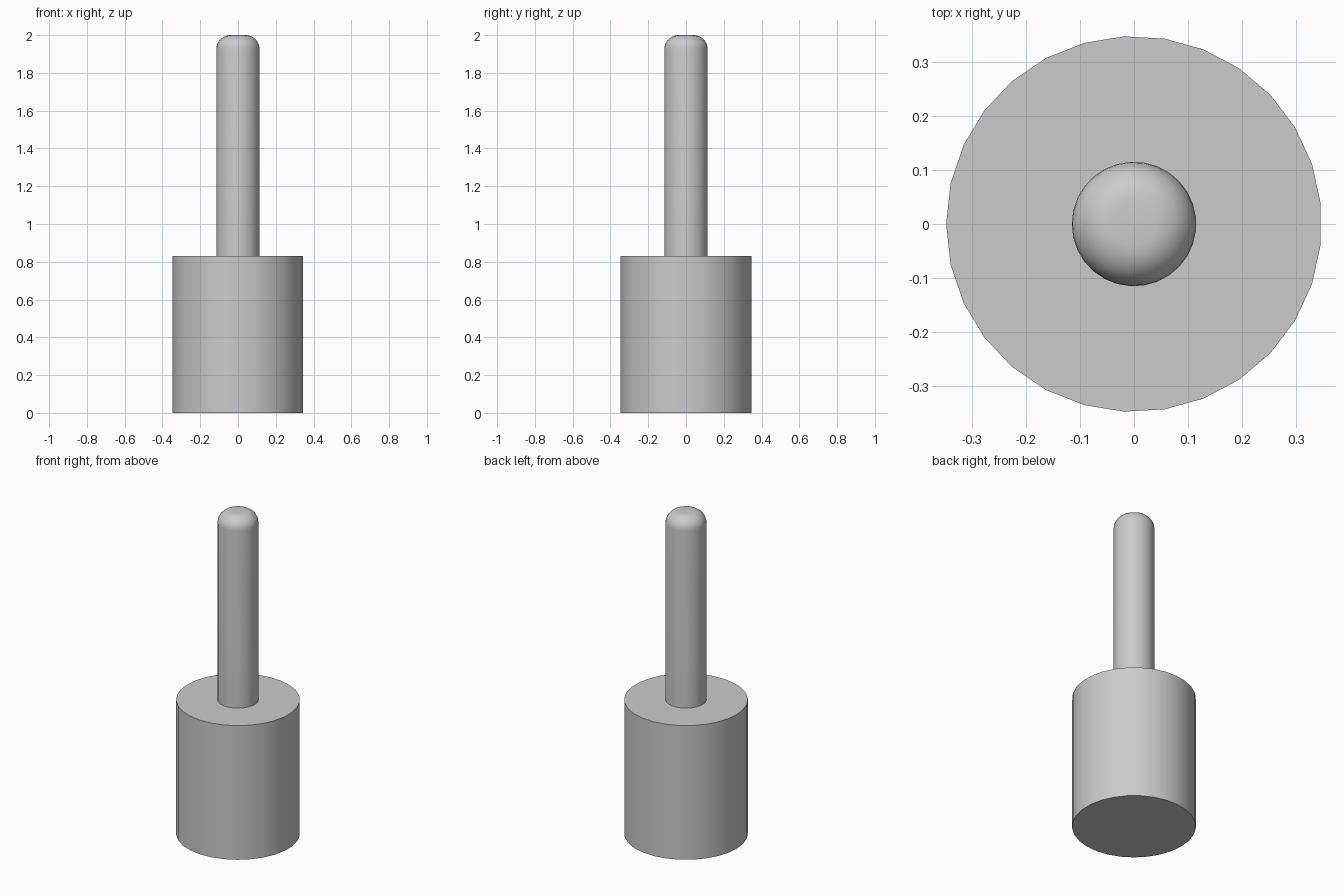
import bpy, bmesh, math
from mathutils import Matrix

SIDES = 29

cube = bpy.data.objects.get("Cube")
if cube:
    bpy.data.objects.remove(cube, do_unlink=True)

# One plain grey for the whole model
grey = bpy.data.materials.new("plain grey")
grey.use_nodes = True
grey.diffuse_color = (0.6, 0.6, 0.6, 1)
grey.node_tree.nodes["Principled BSDF"].inputs["Base Color"].default_value = (0.6, 0.6, 0.6, 1)


def post(name, radius, bottom, top, rounding=0):
    """Upright cylinder with an optional rounded top rim."""
    bm = bmesh.new()
    # Turned so that one corner points to -x
    place = Matrix.Translation((0, 0, (bottom + top) / 2)) @ Matrix.Rotation(math.pi / 2, 4, "Z")
    bmesh.ops.create_cone(bm, cap_ends=True, segments=SIDES, radius1=radius,
                          radius2=radius, depth=top - bottom, matrix=place)
    if rounding:
        rim = [e for e in bm.edges if all(v.co.z > top - 0.001 for v in e.verts)]
        bmesh.ops.bevel(bm, geom=rim, offset=rounding, segments=8,
                        profile=0.5, affect="EDGES", clamp_overlap=True)
    mesh = bpy.data.meshes.new(name)
    bm.to_mesh(mesh)
    bm.free()
    mesh.materials.append(grey)
    obj = bpy.data.objects.new(name, mesh)
    bpy.context.collection.objects.link(obj)
    bpy.ops.object.select_all(action="DESELECT")
    obj.select_set(True)
    bpy.context.view_layer.objects.active = obj
    bpy.ops.object.shade_smooth_by_angle(angle=math.radians(30))
    return obj


# Wide base drum and the round-topped pin standing on it
post("base_drum", 0.347, 0, 0.83)
post("pin", 0.115, 0.82, 2.0, rounding=0.075)
